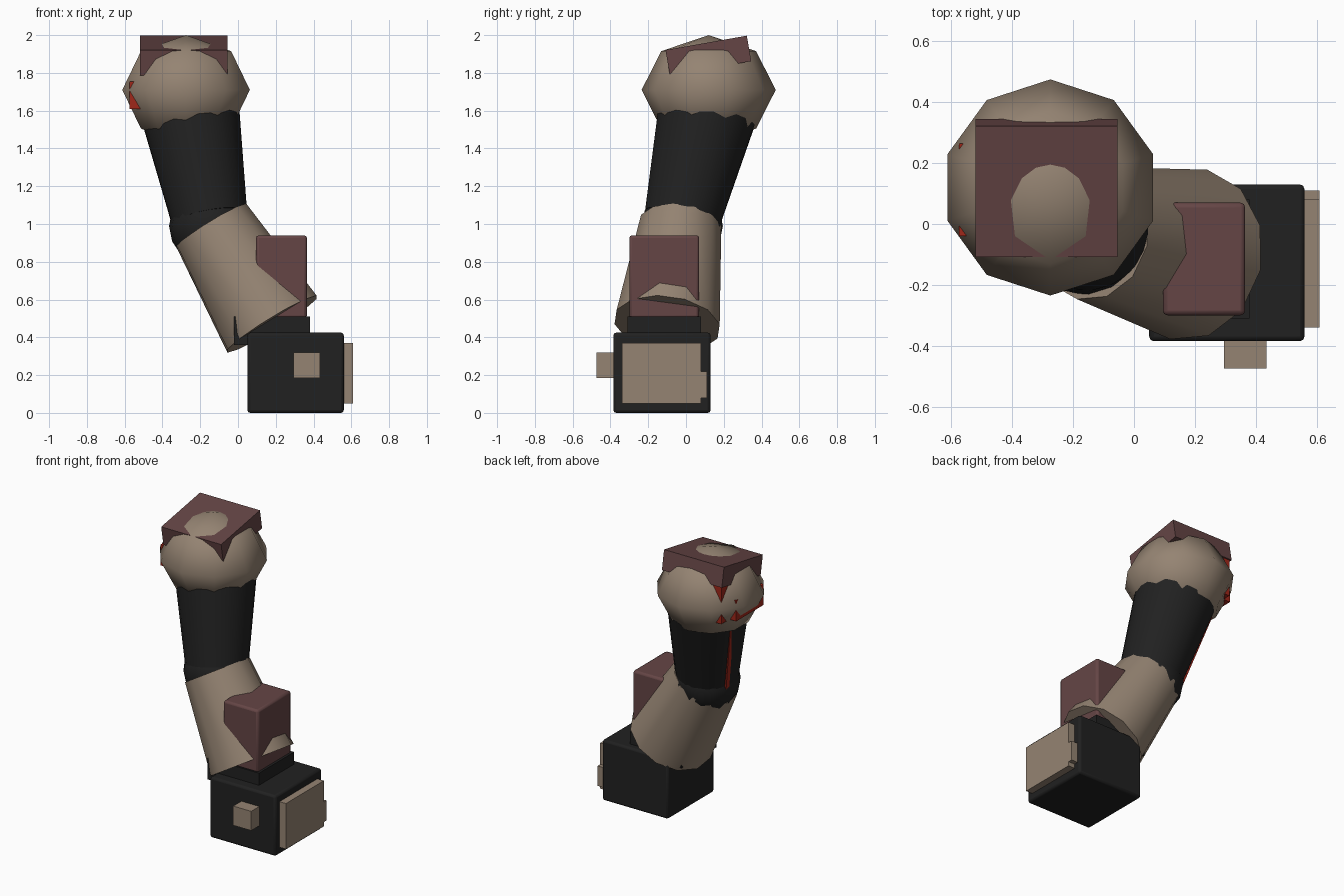
import bpy
import math
from mathutils import Vector

cube = bpy.data.objects.get("Cube")
if cube:
    bpy.data.objects.remove(cube, do_unlink=True)


def material(name, color):
    m = bpy.data.materials.new(name)
    m.use_nodes = True
    m.diffuse_color = (*color, 1)
    m.node_tree.nodes["Principled BSDF"].inputs["Base Color"].default_value = (*color, 1)
    return m


TAN = material("tan", (0.30, 0.23, 0.17))
BLACK = material("black", (0.015, 0.015, 0.015))
MAROON = material("maroon", (0.13, 0.06, 0.06))
RED = material("red", (0.35, 0.02, 0.01))


def finish(name, mat, angle=None):
    ob = bpy.context.object
    ob.name = name
    ob.data.materials.append(mat)
    if angle:
        bpy.ops.object.shade_smooth_by_angle(angle=math.radians(angle))
    return ob


def box(name, mat, low, high, bevel=0, tilt=0):
    """Box between two corners, tilted about x through its centre."""
    a, b = Vector(low), Vector(high)
    bpy.ops.mesh.primitive_cube_add(size=1, location=(a + b) / 2)
    ob = bpy.context.object
    ob.scale = b - a
    bpy.ops.object.transform_apply(location=False, rotation=False, scale=True)
    ob.rotation_euler.x = math.radians(tilt)
    if bevel:
        mod = ob.modifiers.new("soft edge", "BEVEL")
        mod.width = bevel
        mod.segments = 2
    return finish(name, mat, 35 if bevel else None)


def tube(name, mat, start, end, r1, r2, sides):
    """Tapered cylinder running between two points."""
    a, b = Vector(start), Vector(end)
    bpy.ops.mesh.primitive_cone_add(vertices=sides, radius1=r1, radius2=r2,
                                    depth=(b - a).length, location=(a + b) / 2)
    bpy.context.object.rotation_euler = (b - a).to_track_quat("Z", "Y").to_euler()
    return finish(name, mat, 40)


def ball(name, mat, center, size, segments, rings):
    bpy.ops.mesh.primitive_uv_sphere_add(segments=segments, ring_count=rings,
                                         radius=1, location=center)
    bpy.context.object.scale = size
    bpy.ops.object.transform_apply(location=False, rotation=False, scale=True)
    return finish(name, mat, 60)


# Foot block with its attachments
box("base_block", BLACK, (0.05, -0.385, 0), (0.56, 0.13, 0.425), 0.015)
box("base_step", BLACK, (-0.02, -0.31, 0.36), (0.38, 0.08, 0.51))
box("side_plate", TAN, (0.55, -0.34, 0.05), (0.61, 0.08, 0.37))
box("side_tab", TAN, (0.55, 0.05, 0.08), (0.61, 0.11, 0.22))
box("front_knob", TAN, (0.295, -0.475, 0.185), (0.435, -0.37, 0.32))
box("side_block", MAROON, (0.095, -0.3, 0.5), (0.365, 0.07, 0.94), 0.015)

# Leaning arm
tube("lower_arm", TAN, (0.18, -0.1, 0.47), (-0.14, -0.03, 0.99), 0.285, 0.222, 12)
ball("elbow", BLACK, (-0.15, -0.02, 0.99), (0.215, 0.215, 0.215), 16, 8)
tube("upper_arm", BLACK, (-0.15, -0.02, 1.03), (-0.25, 0.11, 1.58), 0.203, 0.262, 24)
tube("arm_stripe", RED, (-0.335, 0.04, 1.0), (-0.475, 0.19, 1.53), 0.024, 0.024, 4)

# Faceted head with tilted cap and red inserts
ball("head", TAN, (-0.275, 0.12, 1.71), (0.355, 0.355, 0.29), 10, 4)
box("cap", MAROON, (-0.52, -0.1, 1.823), (-0.055, 0.337, 1.96), tilt=10)
box("head_insert", RED, (-0.575, -0.04, 1.61), (-0.3, 0.265, 1.755))
box("back_insert", RED, (-0.51, 0.1, 1.6), (-0.3, 0.337, 1.87))
